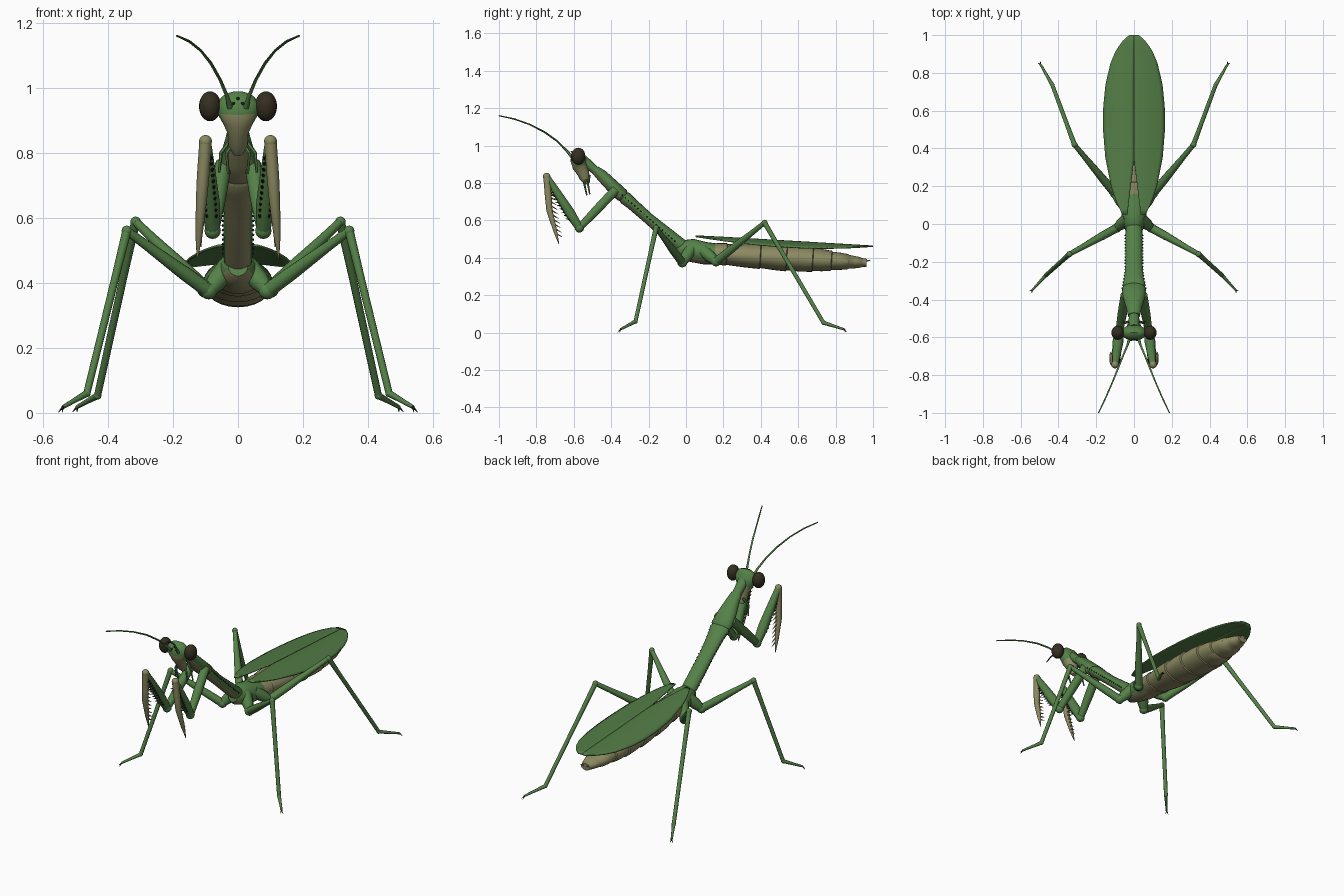
import bpy, bmesh, math
from mathutils import Vector

if "Cube" in bpy.data.objects:
    bpy.data.objects.remove(bpy.data.objects["Cube"])


def material(name, r, g, b):
    m = bpy.data.materials.new(name)
    m.use_nodes = True
    m.diffuse_color = (r, g, b, 1)
    m.node_tree.nodes["Principled BSDF"].inputs["Base Color"].default_value = (r, g, b, 1)
    return m


GREEN = material("leaf green", .09, .22, .065)
WING = material("wing green", .085, .2, .06)
TAN = material("olive tan", .26, .25, .12)
EYE = material("dark eye brown", .035, .028, .015)
DARK = material("spine black", .015, .018, .01)


def finish(name, bm, mats, rule=None):
    """Turn a bmesh into a smooth object; rule(face) picks the material slot."""
    bmesh.ops.recalc_face_normals(bm, faces=bm.faces)
    if rule:
        bm.normal_update()
        for f in bm.faces:
            f.material_index = rule(f)
    mesh = bpy.data.meshes.new(name)
    bm.to_mesh(mesh)
    bm.free()
    for m in mats:
        mesh.materials.append(m)
    mesh.shade_smooth()
    mesh.set_sharp_from_angle(angle=math.radians(45))
    ob = bpy.data.objects.new(name, mesh)
    bpy.context.collection.objects.link(ob)
    return ob


def loft(name, paths, mats, sides=12, rule=None):
    """Skin elliptical rings (x, y, z, side radius, other radius) along each path."""
    bm = bmesh.new()
    for path in paths:
        pts = [Vector(p[:3]) for p in path]
        side, rings = None, []
        for i, p in enumerate(path):
            t = (pts[min(i + 1, len(pts) - 1)] - pts[max(i - 1, 0)]).normalized()
            if side is None:
                side = Vector((1, 0, 0)) if abs(t.x) < .8 else Vector((0, 1, 0))
            side = (side - t * side.dot(t)).normalized()
            up = t.cross(side)
            ring = []
            for k in range(sides):
                a = math.tau * k / sides
                ring.append(bm.verts.new(pts[i] + side * math.cos(a) * p[3] + up * math.sin(a) * p[-1]))
            rings.append(ring)
        for a, b in zip(rings, rings[1:]):
            for k in range(sides):
                j = (k + 1) % sides
                bm.faces.new((a[k], a[j], b[j], b[k]))
        bm.faces.new(rings[0])
        bm.faces.new(rings[-1])
    return finish(name, bm, mats, rule)


def balls(name, centres, radii, mat, seg=12):
    bm = bmesh.new()
    for c in centres:
        made = bmesh.ops.create_uvsphere(bm, u_segments=seg, v_segments=max(4, seg * 2 // 3), radius=1)
        for v in made["verts"]:
            v.co = Vector(c) + Vector([a * r for a, r in zip(v.co, radii)])
    return finish(name, bm, [mat])


def flip(paths, s):
    return [[(p[0] * s, *p[1:]) for p in path] for path in paths]


def pair(name, paths, mats, sides=10):
    for label, s in (("left", 1), ("right", -1)):
        loft(label + "_" + name, flip(paths, s), mats, sides)


def ball_pair(name, centres, radii, mat, seg=12):
    for label, s in (("left", 1), ("right", -1)):
        balls(label + "_" + name, [(c[0] * s, c[1], c[2]) for c in centres], radii, mat, seg)


def lerp(a, b, t):
    return Vector(a[:3]).lerp(Vector(b[:3]), t)


def table(rows, y):
    """Linear lookup in (key, value) rows."""
    for (a, p), (b, q) in zip(rows, rows[1:]):
        if y <= b:
            return p + (q - p) * (y - a) / (b - a)
    return rows[-1][1]


# Abdomen: overlapping rings, each flaring towards its rear edge
edges = [.1, .22, .4, .54, .68, .78, .87, .94, .97]
width = [(.1, .07), (.3, .1), (.5, .108), (.7, .1), (.87, .065), (.97, .028)]
height = [(.1, .055), (.3, .063), (.55, .071), (.7, .064), (.87, .04), (.97, .02)]
rings = []
for a, b in zip(edges, edges[1:]):
    for y, k in ((a, .93), (a + (b - a) * .5, .99), (b - .004, 1.01)):
        rings.append((0, y, .425 - .06 * (y - .1), table(width, y) * k, table(height, y) * k))
loft("abdomen", [rings], [TAN], 24)
pair("tail_feeler", [[(.012, .95, .38, .008), (.022, .985, .387, .002)]], [TAN], 6)


# Thorax and long neck shield, tan beneath
def belly(f):
    return int(f.normal.dot(Vector((0, -.7, -.7))) > .62)


loft("thorax", [[(0, -.05, .45, .03, .03), (0, -.03, .445, .048, .048), (0, .03, .44, .062, .062),
                 (0, .1, .425, .075, .06), (0, .18, .42, .078, .055)]], [GREEN, TAN], 20, belly)
loft("neck_shield", [[(0, .01, .44, .04, .035), (0, -.05, .485, .045, .036), (0, -.2, .61, .044, .03),
                      (0, -.29, .69, .052, .032), (0, -.325, .72, .061, .036), (0, -.333, .727, .055, .031),
                      (0, -.342, .735, .064, .037), (0, -.39, .78, .058, .036), (0, -.45, .84, .04, .032),
                      (0, -.485, .87, .032, .024)]], [GREEN, TAN], 20, belly)
loft("neck", [[(0, -.46, .845, .026, .022), (0, -.55, .925, .03, .026)]], [GREEN])
ball_pair("shield_bead", [(table([(0, .046), (.7, .048), (1, .064)], t / 17), -.06 - .28 * t / 17,
                           .49 + .245 * t / 17) for t in range(18)], (.004, .004, .004), DARK, 6)


# Head with tan lower face, eyes, ocelli, mouthparts and antennae
loft("head", [[(0, -.565, .982, .028, .012), (0, -.572, .972, .05, .026), (0, -.577, .95, .066, .038),
               (0, -.575, .925, .066, .043), (0, -.565, .89, .046, .042), (0, -.552, .86, .032, .034),
               (0, -.54, .825, .03, .027), (0, -.525, .797, .015, .014)]], [GREEN, TAN], 20,
     lambda f: int(f.calc_center_median().z < .9))
ball_pair("eye", [(.086, -.576, .943)], (.034, .038, .046), EYE, 20)
balls("ocelli", [(-.014, -.615, .952), (.014, -.615, .952), (0, -.612, .967)], (.005, .005, .005), DARK, 8)
pair("mouth_feeler", [[(.016, -.53, .825, .007), (.034, -.545, .8, .006), (.03, -.53, .735, .004)],
                      [(.022, -.515, .84, .007), (.052, -.525, .8, .006), (.058, -.515, .74, .004)]], [GREEN], 6)
pair("antenna", [[(.025, -.61, .94, .009), (.034, -.64, .975, .006), (.055, -.69, 1.025, .005),
                  (.083, -.76, 1.075, .005), (.115, -.84, 1.115, .004), (.15, -.92, 1.143, .004),
                  (.188, -1, 1.16, .003)]], [GREEN], 8)

# Grasping forelegs
shoulder, elbow, wrist, tip = (.045, -.375, .765), (.078, -.57, .56), (.1, -.745, .835), (.125, -.68, .475)
pair("fore_coxa", [[(*shoulder, .026), (*lerp(shoulder, elbow, .5), .025), (*elbow, .02)]], [GREEN])
pair("fore_femur", [[(*elbow, .022), (*lerp(elbow, wrist, .3), .029), (*lerp(elbow, wrist, .7), .023),
                     (*wrist, .017)]], [GREEN])
bend = lerp(wrist, tip, .5) + Vector((0, -.018, 0))
pair("fore_tibia", [[(*wrist, .019), (*lerp(wrist, bend, .6), .019), (*bend, .017),
                     (*lerp(bend, tip, .6), .011), (*tip, .002)]], [TAN])
ball_pair("fore_elbow", [elbow], (.025, .025, .025), GREEN)
ball_pair("fore_wrist", [wrist], (.02, .02, .02), TAN)

# Teeth lining both closing edges of the forelegs
tibia_teeth, femur_teeth = [], []
for k in range(11):
    p = lerp(wrist, tip, .16 + .068 * k) + Vector((-.004, -.008, 0))
    tibia_teeth.append([(*p, .006), (*(p + Vector((-.004, .038, -.022))), .001)])
    for dx in (-.014, .012):
        q = lerp(elbow, wrist, .2 + .065 * k) + Vector((dx, -.014, -.01))
        femur_teeth.append([(*q, .006), (*(q + Vector((dx * .4, -.024, .004))), .001)])
pair("tibia_teeth", tibia_teeth, [TAN], 6)
pair("femur_teeth", femur_teeth, [DARK], 6)


# Walking legs
def walking_leg(name, root, hip, knee, ankle, toe):
    pair(name + "_coxa", [[(*root, .034), (*lerp(root, hip, .6), .032), (*hip, .022)]], [GREEN])
    pair(name + "_femur", [[(*hip, .023), (*lerp(hip, knee, .3), .022), (*lerp(hip, knee, .75), .015),
                            (*knee, .013)]], [GREEN])
    pair(name + "_tibia", [[(*knee, .014), (*lerp(knee, ankle, .3), .012), (*ankle, .011)]], [GREEN])
    pair(name + "_foot", [[(*ankle, .011), (*lerp(ankle, toe, .5), .008), (*toe, .006)]], [GREEN], 8)
    ball_pair(name + "_hip", [hip], (.026, .026, .026), GREEN)
    ball_pair(name + "_knee", [knee], (.016, .016, .016), GREEN)
    ball_pair(name + "_ankle", [ankle], (.012, .012, .012), GREEN)
    toe = Vector(toe)
    ahead = (toe - Vector(ankle)).normalized() * .014
    across = Vector((-ahead.y, ahead.x, 0)) * .6
    pair(name + "_claws", [[(*toe, .004), (*(toe + ahead + across * s + Vector((0, 0, -.011))), .001)]
                           for s in (-1, 1)], [DARK], 6)


walking_leg("middle", (.03, .03, .45), (.09, -.02, .375), (.342, -.16, .56), (.465, -.27, .06), (.538, -.35, .018))
walking_leg("hind", (.04, .09, .44), (.1, .16, .38), (.315, .42, .588), (.432, .735, .053), (.495, .845, .018))

# Folded wings: shallow domes parted by a slit at the front
outline = [(.05, .062), (.12, .095), (.2, .122), (.35, .152), (.5, .164), (.62, .163), (.74, .151),
           (.85, .125), (.92, .096), (.97, .06), (1, .026)]
for label, s in (("left", 1), ("right", -1)):
    bm = bmesh.new()
    rows = []
    for i in range(33):
        y = .05 + .95 * i / 32
        inner = max(0, .036 * (.34 - y) / .29)
        row = []
        for j in range(9):
            x = inner + (table(outline, y) - inner) * j / 8
            z = .522 - .056 * (y - .05) / .95 - .032 * (x / .164) ** 2
            row.append(bm.verts.new((x * s, y, z)))
        rows.append(row)
    for a, b in zip(rows, rows[1:]):
        for j in range(8):
            bm.faces.new((a[j], a[j + 1], b[j + 1], b[j]) if s > 0 else (a[j], b[j], b[j + 1], a[j + 1]))
    wing = finish(label + "_wing", bm, [WING])
    wing.modifiers.new("thickness", "SOLIDIFY").thickness = .007
